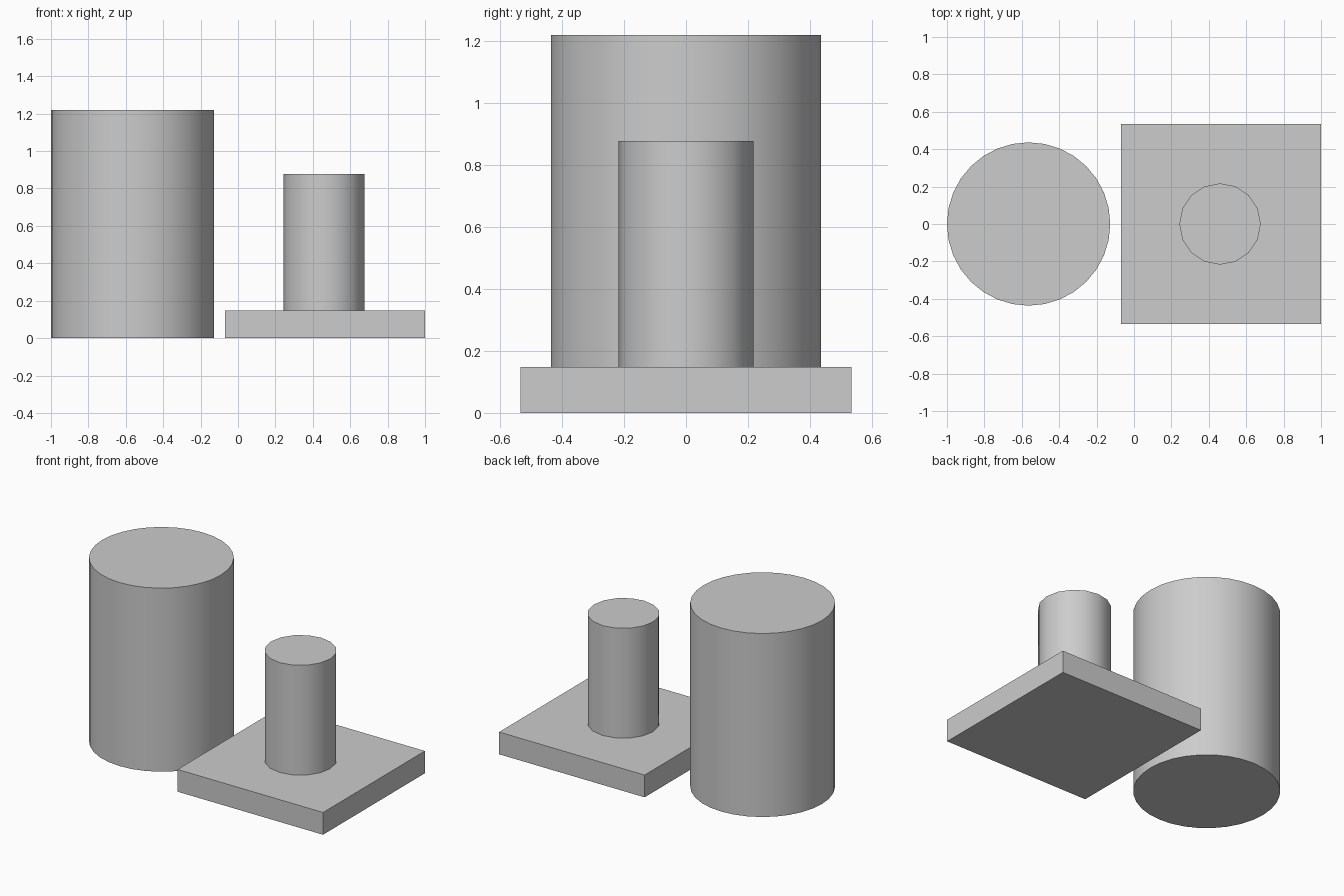
import bpy, math

if "Cube" in bpy.data.objects:
    bpy.data.objects.remove(bpy.data.objects["Cube"])

grey = bpy.data.materials.new("light_grey")
grey.diffuse_color = (0.604, 0.604, 0.604, 1)
grey.use_nodes = True
grey.node_tree.nodes["Principled BSDF"].inputs["Base Color"].default_value = grey.diffuse_color


def finish(name):
    ob = bpy.context.object
    ob.name = name
    ob.data.materials.append(grey)
    return ob


def cylinder(name, x, radius, z0, z1, sides):
    bpy.ops.mesh.primitive_cylinder_add(vertices=sides, radius=radius, depth=z1 - z0,
                                        location=(x, 0, (z0 + z1) / 2))
    finish(name)
    bpy.ops.object.shade_smooth_by_angle(angle=math.radians(30))


# Large free-standing drum
cylinder("large_cylinder", -0.5635, 0.4365, 0, 1.22, 32)

# Square base plate
bpy.ops.mesh.primitive_cube_add(size=1, location=(0.465, 0, 0.074))
plate = finish("base_plate")
plate.scale = (1.07, 1.07, 0.148)

# Post standing on the plate
cylinder("post", 0.46, 0.2175, 0.148, 0.878, 16)
